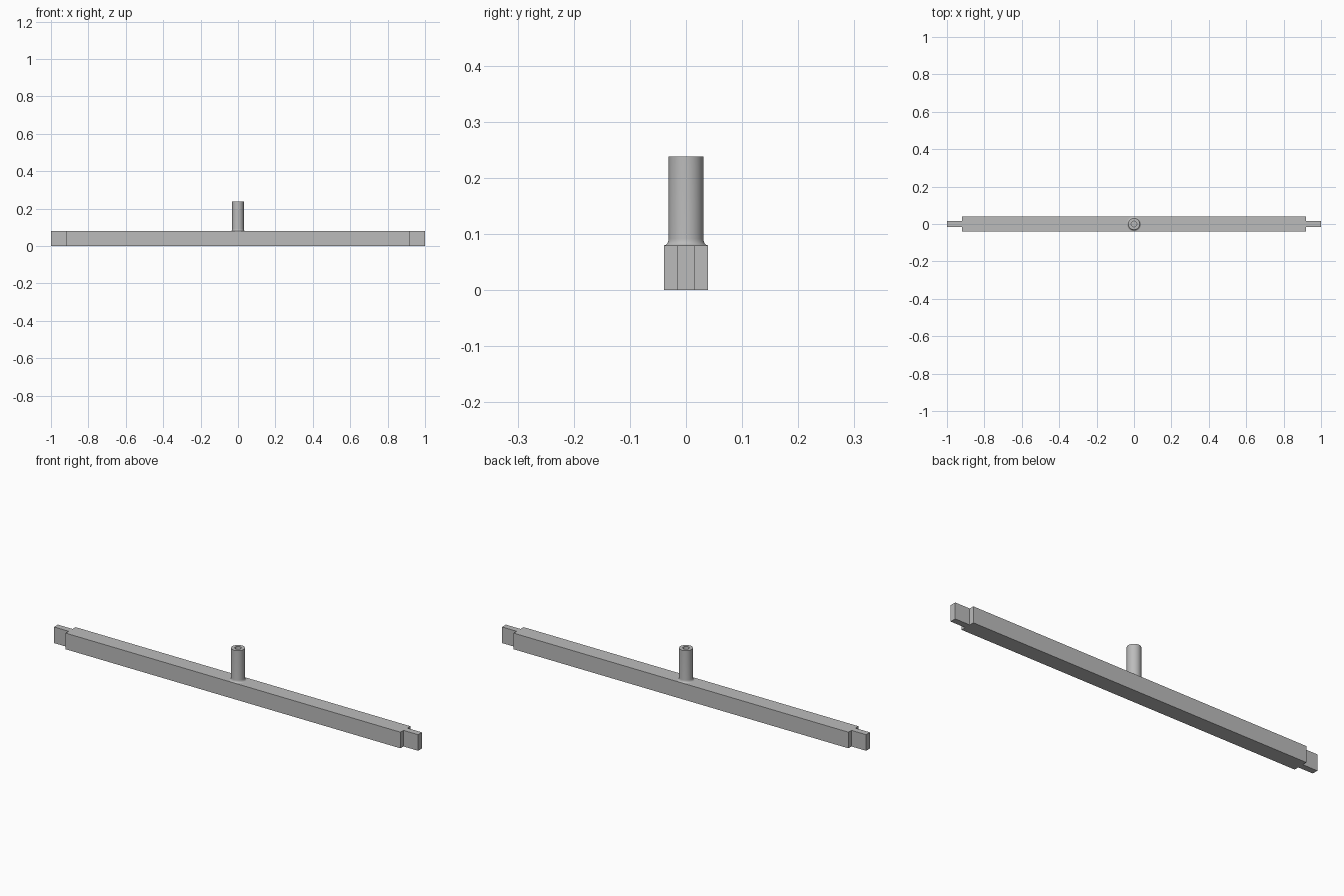
import bpy
import bmesh
import math

cube = bpy.data.objects.get("Cube")
if cube:
    bpy.data.objects.remove(cube)

BAR_END, BAR_HALF, BAR_TOP = 0.92, 0.039, 0.08
TENON_END, TENON_HALF = 1.0, 0.015
POST_R, POST_TOP, FILLET = 0.031, 0.238, 0.0125
BORE_R, BORE_FLOOR = 0.015, 0.14

grey = bpy.data.materials.new("plain grey")
grey.use_nodes = True
colour = (0.5, 0.5, 0.5, 1)
grey.diffuse_color = colour
grey.node_tree.nodes["Principled BSDF"].inputs["Base Color"].default_value = colour


def finish(name, bm):
    bmesh.ops.recalc_face_normals(bm, faces=bm.faces)
    mesh = bpy.data.meshes.new(name)
    bm.to_mesh(mesh)
    bm.free()
    mesh.materials.append(grey)
    obj = bpy.data.objects.new(name, mesh)
    bpy.context.collection.objects.link(obj)
    return obj


# Rail with a narrow tenon at each end: plan outline, extruded upward
quarter = [(TENON_END, TENON_HALF), (BAR_END, TENON_HALF), (BAR_END, BAR_HALF)]
half = quarter + [(-x, y) for x, y in reversed(quarter)]
outline = half + [(x, -y) for x, y in reversed(half)]
bm = bmesh.new()
base = bm.faces.new([bm.verts.new((x, y, 0)) for x, y in outline])
top = bmesh.ops.extrude_face_region(bm, geom=[base])
verts = [v for v in top["geom"] if isinstance(v, bmesh.types.BMVert)]
bmesh.ops.translate(bm, verts=verts, vec=(0, 0, BAR_TOP))
finish("rail", bm)

# Hollow post with a concave fillet at its foot: profile spun about z
profile = []
for i in range(7):
    a = math.radians(15 * i)
    profile.append((POST_R + FILLET * (1 - math.sin(a)) * 0.6,
                    BAR_TOP + FILLET * (1 - math.cos(a))))
profile += [(POST_R, POST_TOP), (BORE_R, POST_TOP), (BORE_R, BORE_FLOOR), (0, BORE_FLOOR)]
bm = bmesh.new()
points = [bm.verts.new((r, 0, z)) for r, z in profile]
edges = [bm.edges.new(pair) for pair in zip(points, points[1:])]
bmesh.ops.spin(bm, geom=points + edges, cent=(0, 0, 0), axis=(0, 0, 1),
               angle=math.tau, steps=48, use_duplicate=False)
bmesh.ops.remove_doubles(bm, verts=bm.verts, dist=0.0001)
post = finish("post", bm)

bpy.ops.object.select_all(action="DESELECT")
post.select_set(True)
bpy.context.view_layer.objects.active = post
bpy.ops.object.shade_smooth_by_angle(angle=math.radians(30))
